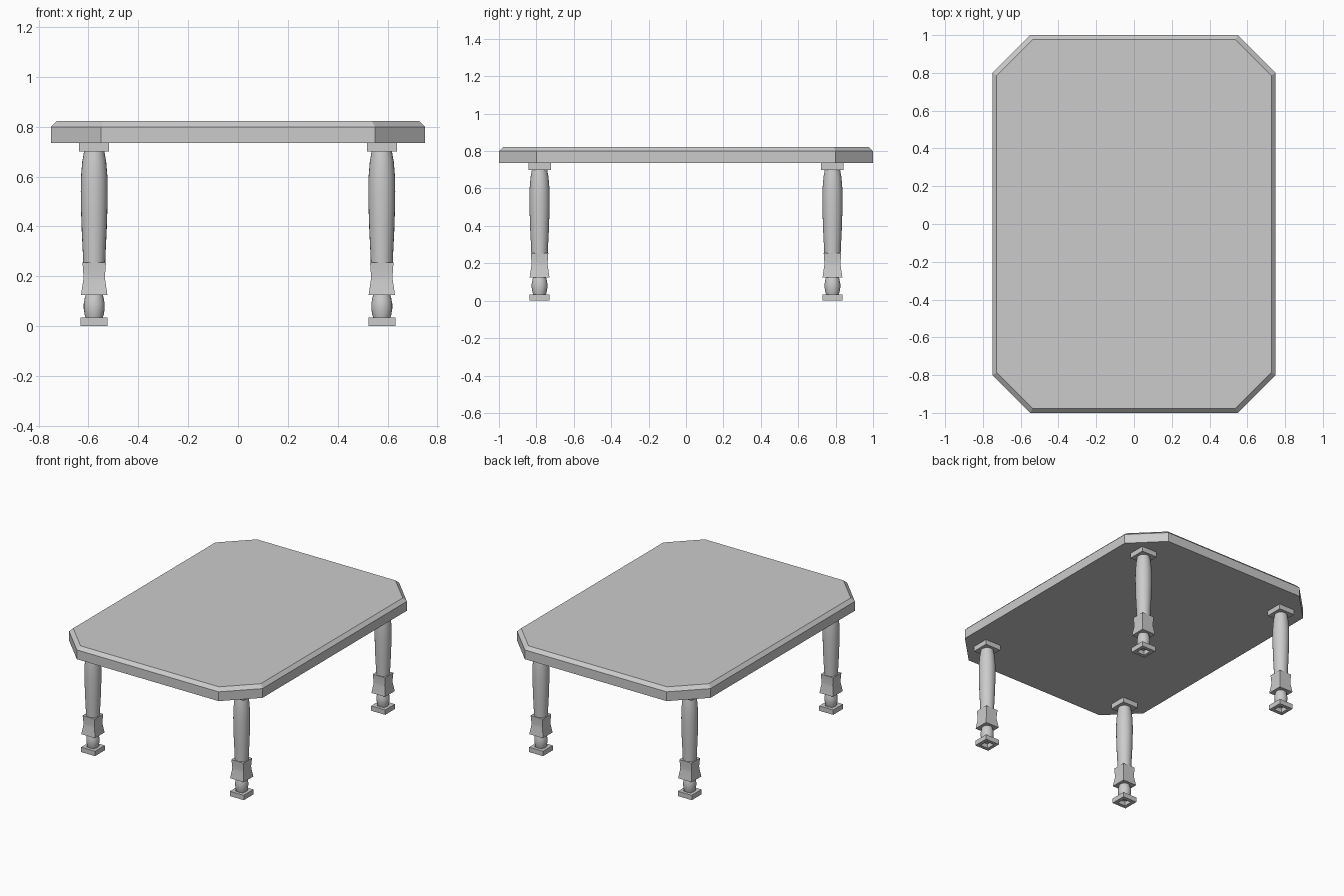
import bpy, bmesh
from math import cos, sin, pi, sqrt, radians

if "Cube" in bpy.data.objects:
    bpy.data.objects.remove(bpy.data.objects["Cube"])


def loft(name, rings, caps=True, loc=(0, 0, 0), angle=40):
    """Join a stack of equal-length point rings into one object."""
    bm = bmesh.new()
    loops = [[bm.verts.new(p) for p in ring] for ring in rings]
    n = len(loops[0])
    for a, b in zip(loops, loops[1:]):
        for i in range(n):
            j = (i + 1) % n
            bm.faces.new((a[i], a[j], b[j], b[i]))
    if caps:
        bm.faces.new(loops[0][::-1])
        bm.faces.new(loops[-1])
    bmesh.ops.recalc_face_normals(bm, faces=bm.faces)
    me = bpy.data.meshes.new(name)
    bm.to_mesh(me)
    bm.free()
    ob = bpy.data.objects.new(name, me)
    bpy.context.collection.objects.link(ob)
    ob.location = loc
    bpy.ops.object.select_all(action='DESELECT')
    ob.select_set(True)
    bpy.context.view_layer.objects.active = ob
    bpy.ops.object.shade_smooth_by_angle(angle=radians(angle))
    return ob


def turned(profile, n=24):
    return [[(r * cos(2 * pi * i / n), r * sin(2 * pi * i / n), z) for i in range(n)]
            for r, z in profile]


def square(profile):
    return [[(h * x, h * y, z) for x, y in ((-1, -1), (1, -1), (1, 1), (-1, 1))]
            for h, z in profile]


def octagon(hx, hy, c, z):
    return [(-hx + c, -hy, z), (hx - c, -hy, z), (hx, -hy + c, z), (hx, hy - c, z),
            (hx - c, hy, z), (-hx + c, hy, z), (-hx, hy - c, z), (-hx, -hy + c, z)]


# Tabletop with clipped corners and a chamfered upper edge
loft("tabletop", [octagon(0.75, 1.0, 0.2, 0.735),
                  octagon(0.75, 1.0, 0.2, 0.80),
                  octagon(0.727, 0.977, 0.19, 0.823)], angle=30)

# Leg profiles: (radius or half width, height)
shaft = [(0.044, 0.25), (0.046, 0.30), (0.050, 0.38), (0.053, 0.47), (0.054, 0.54),
         (0.053, 0.60), (0.048, 0.66), (0.041, 0.70)]
bulb = [(0.033, 0.03), (0.038, 0.045), (0.042, 0.07), (0.042, 0.09), (0.038, 0.112),
        (0.034, 0.127)]
flare = [(0.053, 0.125), (0.044, 0.185), (0.043, 0.20), (0.047, 0.255)]
foot = [(0.03, 0.034), (0.03, 0.0), (0.054, 0.0), (0.054, 0.034), (0.03, 0.034)]
collar = [(0.06, 0.70), (0.06, 0.737)]

# Four matching legs
for x, sx in ((-0.577, "left"), (0.577, "right")):
    for y, sy in ((-0.783, "front"), (0.783, "back")):
        tag, loc = f"{sy}_{sx}_leg_", (x, y, 0)
        loft(tag + "collar", square(collar), loc=loc)
        loft(tag + "shaft", turned(shaft), loc=loc)
        loft(tag + "flared_block", square(flare), loc=loc)
        loft(tag + "bulb", turned(bulb), loc=loc)
        loft(tag + "hollow_foot", square(foot), caps=False, loc=loc)
